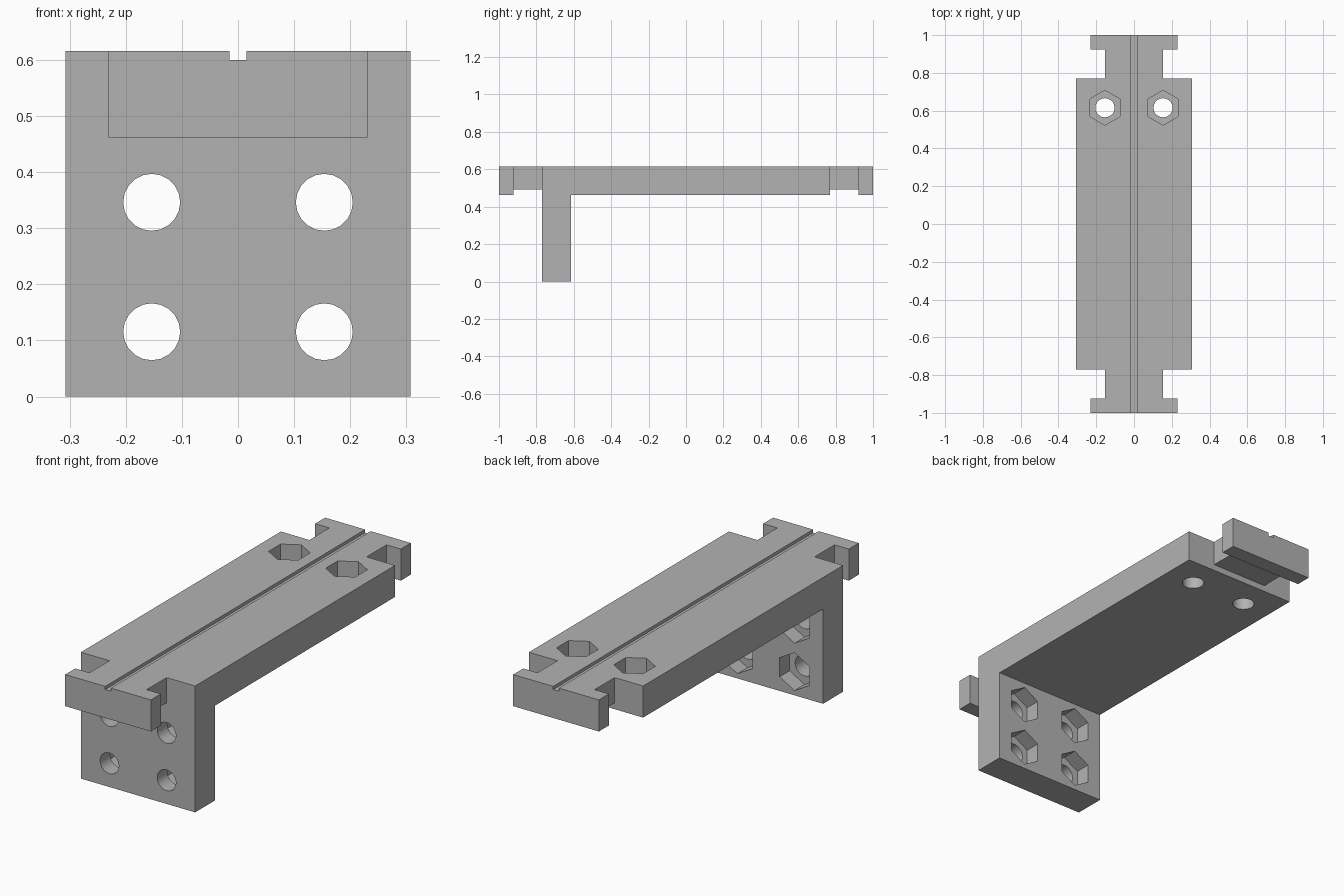
import bpy
import bmesh
from math import pi, radians
from mathutils import Matrix, Vector

MM = 2 / 130  # the whole part is 130 mm long

cube = bpy.data.objects.get("Cube")
if cube:
    bpy.data.objects.remove(cube)

grey = bpy.data.materials.new("plain grey")
grey.use_nodes = True
colour = (0.45, 0.45, 0.45, 1)
grey.diffuse_color = colour
grey.node_tree.nodes["Principled BSDF"].inputs["Base Color"].default_value = colour


def make_object(name, bm):
    bmesh.ops.recalc_face_normals(bm, faces=bm.faces)
    mesh = bpy.data.meshes.new(name)
    bm.to_mesh(mesh)
    bm.free()
    mesh.materials.append(grey)
    obj = bpy.data.objects.new(name, mesh)
    bpy.context.collection.objects.link(obj)
    return obj


def box(name, x, y, z):
    """Box between the (low, high) limits on each axis, in mm."""
    bm = bmesh.new()
    bmesh.ops.create_cube(bm, size=1)
    for v in bm.verts:
        v.co = Vector([MM * r[int(c > 0)] for r, c in zip((x, y, z), v.co)])
    return make_object(name, bm)


def prism(name, sides, radius, length, centre, turn):
    """Prism with a point toward +y before it is turned about x, in mm."""
    bm = bmesh.new()
    matrix = (Matrix.Translation(Vector(centre) * MM) @ Matrix.Rotation(turn, 4, 'X')
              @ Matrix.Rotation(pi / 2, 4, 'Z'))
    # cone primitives start on the y axis, so spin them until a point lies on y
    bmesh.ops.create_cone(bm, cap_ends=True, segments=sides, radius1=radius * MM,
                          radius2=radius * MM, depth=length * MM)
    start = max(bm.verts, key=lambda v: v.co.x).co
    spin = Matrix.Rotation(-start.to_2d().angle_signed(Vector((1, 0))) * -1, 4, 'Z')
    if abs((spin @ start).y) > 0.0001:
        spin = spin.inverted()
    bmesh.ops.transform(bm, matrix=matrix @ spin, verts=bm.verts)
    return make_object(name, bm)


def combine(target, tools, operation):
    for tool in tools:
        mod = target.modifiers.new(tool.name, 'BOOLEAN')
        mod.operation = operation
        mod.solver = 'EXACT'
        mod.object = tool
    bpy.context.view_layer.update()
    result = target.evaluated_get(bpy.context.evaluated_depsgraph_get())
    mesh = bpy.data.meshes.new_from_object(result)
    target.modifiers.clear()
    target.data = mesh
    for tool in tools:
        bpy.data.objects.remove(tool)


# Angle bracket: long top plate and front mounting leg from one side profile
bm = bmesh.new()
profile = [(-50, 0), (-40, 0), (-40, 30), (50, 30), (50, 40), (-50, 40)]
face = bm.faces.new([bm.verts.new((-20 * MM, y * MM, z * MM)) for y, z in profile])
sweep = bmesh.ops.extrude_face_region(bm, geom=[face])["geom"]
bmesh.ops.translate(bm, vec=(40 * MM, 0, 0),
                    verts=[g for g in sweep if isinstance(g, bmesh.types.BMVert)])
bracket = make_object("slotted_bracket", bm)

# T-shaped hooks at both ends: thinner neck and wide end bar
hooks = []
for side, name in ((-1, "front"), (1, "back")):
    hooks.append(box(name + "_neck", (-10, 10), sorted((49 * side, 61 * side)), (32, 40)))
    hooks.append(box(name + "_bar", (-15, 15), sorted((60 * side, 65 * side)), (30, 40)))
combine(bracket, hooks, 'UNION')

# Centre groove, bolt holes and hexagonal nut pockets
cutters = [box("groove", (-1, 1), (-70, 70), (39, 45))]
for x in (-10, 10):
    cutters.append(prism("plate_hole", 20, 3.3, 20, (x, 40, 35), 0))
    cutters.append(prism("plate_pocket", 6, 6, 10, (x, 40, 40), 0))
    for z in (7.5, 22.5):
        cutters.append(prism("leg_hole", 20, 3.3, 20, (x, -45, z), pi / 2))
        cutters.append(prism("leg_pocket", 6, 6, 10, (x, -40, z), pi / 2))
combine(bracket, cutters, 'DIFFERENCE')

# Smooth the round bores, keep every other edge sharp
bpy.ops.object.select_all(action='DESELECT')
bracket.select_set(True)
bpy.context.view_layer.objects.active = bracket
bpy.ops.object.shade_smooth_by_angle(angle=radians(30))
